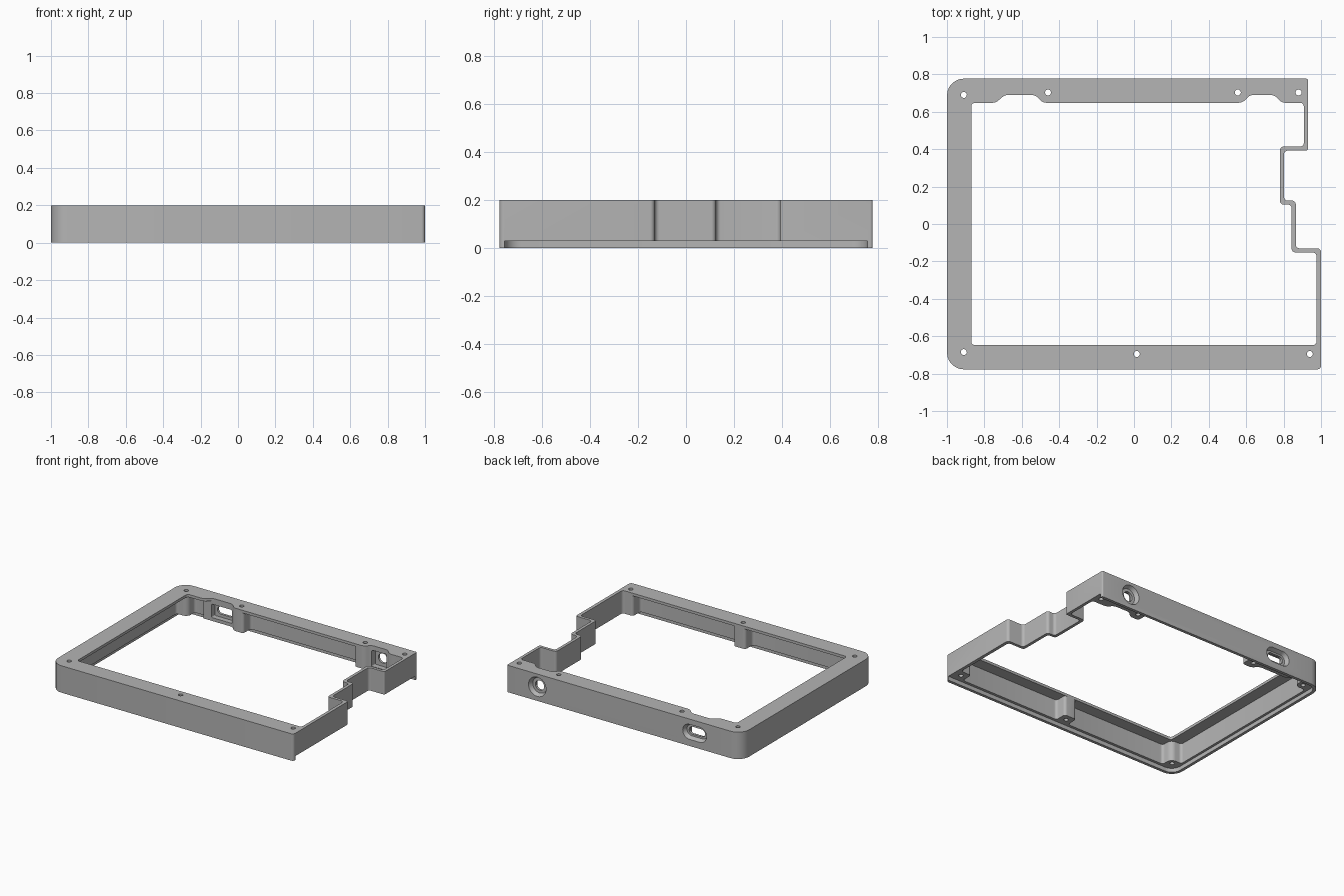
import bpy, bmesh, math
from mathutils import Vector

if "Cube" in bpy.data.objects:
    bpy.data.objects.remove(bpy.data.objects["Cube"], do_unlink=True)

grey = bpy.data.materials.new("plain grey")
grey.use_nodes = True
grey.diffuse_color = (0.46, 0.46, 0.46, 1)
grey.node_tree.nodes["Principled BSDF"].inputs["Base Color"].default_value = (0.46, 0.46, 0.46, 1)

TOP, RIM, LIP = 0.2, 0.18, 0.03      # rim top, rim underside, base plate recess
WALL_X, WALL_Y = -0.96, 0.735        # inner wall faces
EDGE_X, EDGE_Y = -0.87, 0.648        # inner edges of the rim


def rounded(points, radius=0.02, steps=6):
    """Round every corner; a third value on a point is its own radius."""
    out = []
    for i, p in enumerate(points):
        here = Vector(p[:2])
        a = Vector(points[i - 1][:2]) - here
        b = Vector(points[(i + 1) % len(points)][:2]) - here
        half = a.angle(b) / 2
        r = p[2] if len(p) > 2 else radius
        reach = min(r / math.tan(half), a.length * 0.49, b.length * 0.49)
        r = reach * math.tan(half)
        a.normalize()
        b.normalize()
        centre = here + (a + b).normalized() * (r / math.sin(half))
        start, end = here + a * reach - centre, here + b * reach - centre
        sweep = start.angle_signed(end)
        for k in range(steps + 1):
            t = -sweep * k / steps
            c, s = math.cos(t), math.sin(t)
            out.append((centre.x + start.x * c - start.y * s,
                        centre.y + start.x * s + start.y * c))
    return out


def loft(name, ring_a, ring_b):
    bm = bmesh.new()
    va = [bm.verts.new(p) for p in ring_a]
    vb = [bm.verts.new(p) for p in ring_b]
    bm.faces.new(va[::-1])
    bm.faces.new(vb)
    for i in range(len(va)):
        j = (i + 1) % len(va)
        bm.faces.new((va[i], va[j], vb[j], vb[i]))
    bmesh.ops.recalc_face_normals(bm, faces=bm.faces)
    mesh = bpy.data.meshes.new(name)
    bm.to_mesh(mesh)
    bm.free()
    obj = bpy.data.objects.new(name, mesh)
    mesh.materials.append(grey)
    bpy.context.collection.objects.link(obj)
    return obj


def upright(name, outline, z0, z1):
    return loft(name, [(x, y, z0) for x, y in outline], [(x, y, z1) for x, y in outline])


def port(name, x, z, size_a, size_b, y0, y1, round_ends=True):
    """Opening through the back wall, tapering from size_a to size_b."""
    rings = []
    for (w, h), y in ((size_a, y0), (size_b, y1)):
        r = min(w, h) * (0.98 if round_ends else 0.15)
        box = [(x - w, z - h), (x + w, z - h), (x + w, z + h), (x - w, z + h)]
        rings.append([(px, y, pz) for px, pz in rounded(box, r, 8)])
    return loft(name, *rings)


def cut(body, cutter):
    cutter.hide_render = True
    mod = body.modifiers.new(cutter.name, 'BOOLEAN')
    mod.operation = 'DIFFERENCE'
    mod.solver = 'EXACT'
    mod.object = cutter
    bpy.context.view_layer.objects.active = body
    bpy.ops.object.modifier_apply(modifier=mod.name)
    bpy.data.objects.remove(cutter, do_unlink=True)


# Outer shell with the stepped side
outer = [(-1, -0.777, 0.09), (1, -0.777), (1, -0.13), (0.865, -0.13), (0.865, 0.125),
         (0.802, 0.125), (0.802, 0.392), (0.93, 0.392, 0.01), (0.93, 0.777, 0.01), (-1, 0.777, 0.09)]
frame = upright("case_frame", rounded(outer), 0, TOP)

# Inner face of the stepped wall and the port bays, shared by cavity and opening
steps = [(0.976, -EDGE_Y), (0.976, -0.152), (0.843, -0.152), (0.843, 0.104),
         (0.78, 0.104), (0.78, 0.414), (0.908, 0.414), (0.908, EDGE_Y)]
round_bay = [(0.79, EDGE_Y, 0.05), (0.75, 0.69, 0.05), (0.62, 0.69, 0.05), (0.58, EDGE_Y, 0.05)]
slot_bay = [(-0.49, EDGE_Y, 0.05), (-0.525, 0.69, 0.05)]

# Hollow under the rim, leaving screw bosses on the walls
cavity = [(WALL_X, -EDGE_Y), (EDGE_X, -EDGE_Y, 0.04), (EDGE_X, -WALL_Y),
          (-0.035, -WALL_Y), (-0.035, -EDGE_Y), (0.065, -EDGE_Y), (0.065, -WALL_Y),
          (0.89, -WALL_Y), (0.89, -EDGE_Y)]
cavity += steps + round_bay
cavity += [(0.505, EDGE_Y), (0.505, WALL_Y), (-0.41, WALL_Y), (-0.41, EDGE_Y)] + slot_bay
cavity += [(-0.77, 0.69), (-0.79, WALL_Y), (EDGE_X, WALL_Y),
           (EDGE_X, EDGE_Y, 0.04), (WALL_X, EDGE_Y)]
cut(frame, upright("cavity", rounded(cavity), -0.1, RIM))

# Opening through the rim
opening = [(EDGE_X, -EDGE_Y)] + steps + round_bay + slot_bay
opening += [(-0.69, 0.69, 0.05), (-0.74, EDGE_Y, 0.05), (EDGE_X, EDGE_Y)]
cut(frame, upright("opening", rounded(opening), 0.1, 0.3))

# Recess for a base plate, open on the stepped side
plate = [(-0.978, -0.755, 0.07), (1.2, -0.755), (1.2, 0.755), (-0.978, 0.755, 0.07)]
cut(frame, upright("plate_recess", rounded(plate), -0.2, LIP))

# Screw holes
for x, y in ((-0.91, -0.685), (0.015, -0.695), (0.94, -0.695), (-0.91, 0.69),
             (-0.46, 0.703), (0.555, 0.703), (0.88, 0.703)):
    ring = [(x + 0.016 * math.cos(k * math.tau / 20), y + 0.016 * math.sin(k * math.tau / 20))
            for k in range(20)]
    cut(frame, upright("screw_hole", ring, -0.1, 0.4))

# Ports in the back: outer dish, through hole and inner pocket
for x, dish, hole, pocket in ((-0.615, (0.098, 0.056), (0.065, 0.028), (0.085, 0.05)),
                              (0.68, (0.072, 0.072), (0.036, 0.036), (0.06, 0.06))):
    floor = (dish[0] - 0.015, dish[1] - 0.015)
    cut(frame, port("port_dish", x, 0.105, dish, floor, 0.7775, 0.748))
    cut(frame, port("port_hole", x, 0.105, hole, hole, 0.85, 0.6))
    cut(frame, port("port_pocket", x, 0.105, pocket, pocket, 0.73, 0.64, False))

bpy.ops.object.select_all(action='DESELECT')
frame.select_set(True)
bpy.context.view_layer.objects.active = frame
bpy.ops.object.shade_smooth_by_angle(angle=math.radians(30))
